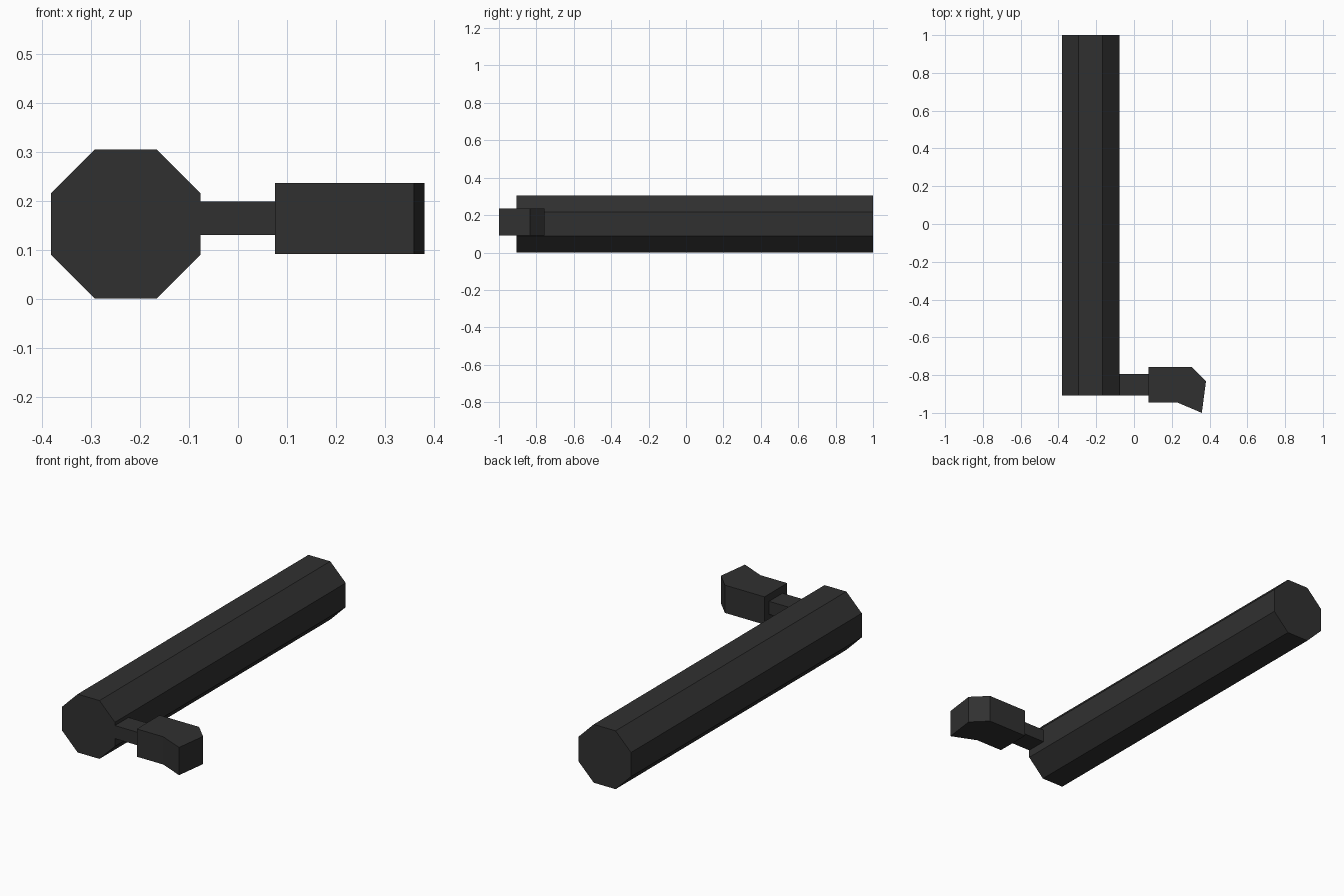
import bpy, bmesh, math
from mathutils import Vector

cube = bpy.data.objects.get("Cube")
if cube:
    bpy.data.objects.remove(cube, do_unlink=True)

# Single dark material
charcoal = bpy.data.materials.new("charcoal")
charcoal.use_nodes = True
color = (0.03, 0.03, 0.03, 1)
charcoal.diffuse_color = color
bsdf = charcoal.node_tree.nodes["Principled BSDF"]
bsdf.inputs["Base Color"].default_value = color
bsdf.inputs["Roughness"].default_value = 0.8


def prism(name, outline, offset):
    """Extrude a closed 3D outline along an offset into a flat-shaded solid."""
    bm = bmesh.new()
    face = bm.faces.new([bm.verts.new(p) for p in outline])
    new = bmesh.ops.extrude_face_region(bm, geom=[face], use_keep_orig=True)["geom"]
    verts = [g for g in new if isinstance(g, bmesh.types.BMVert)]
    bmesh.ops.translate(bm, verts=verts, vec=Vector(offset))
    bmesh.ops.recalc_face_normals(bm, faces=bm.faces)
    mesh = bpy.data.meshes.new(name)
    bm.to_mesh(mesh)
    bm.free()
    mesh.materials.append(charcoal)
    obj = bpy.data.objects.new(name, mesh)
    bpy.context.collection.objects.link(obj)
    return obj


# Long octagonal shaft, flat side down
apothem, cx, front, back = 0.1525, -0.2295, -0.907, 1.0
radius = apothem / math.cos(math.pi / 8)
octagon = [(cx + radius * math.cos((i + 0.5) * math.pi / 4), front,
            apothem + radius * math.sin((i + 0.5) * math.pi / 4)) for i in range(8)]
prism("shaft", octagon, (0, back - front, 0))

# Short neck leading sideways from the front of the shaft
neck = [(-0.077, -0.907), (0.076, -0.907), (0.076, -0.795), (-0.077, -0.795)]
prism("neck", [(x, y, 0.13) for x, y in neck], (0, 0, 0.068))

# Bent handle knob at the end of the neck
knob = [(0.076, -0.945), (0.23, -0.945), (0.359, -1.0),
        (0.381, -0.833), (0.305, -0.757), (0.076, -0.757)]
prism("handle_knob", [(x, y, 0.091) for x, y in knob], (0, 0, 0.145))
